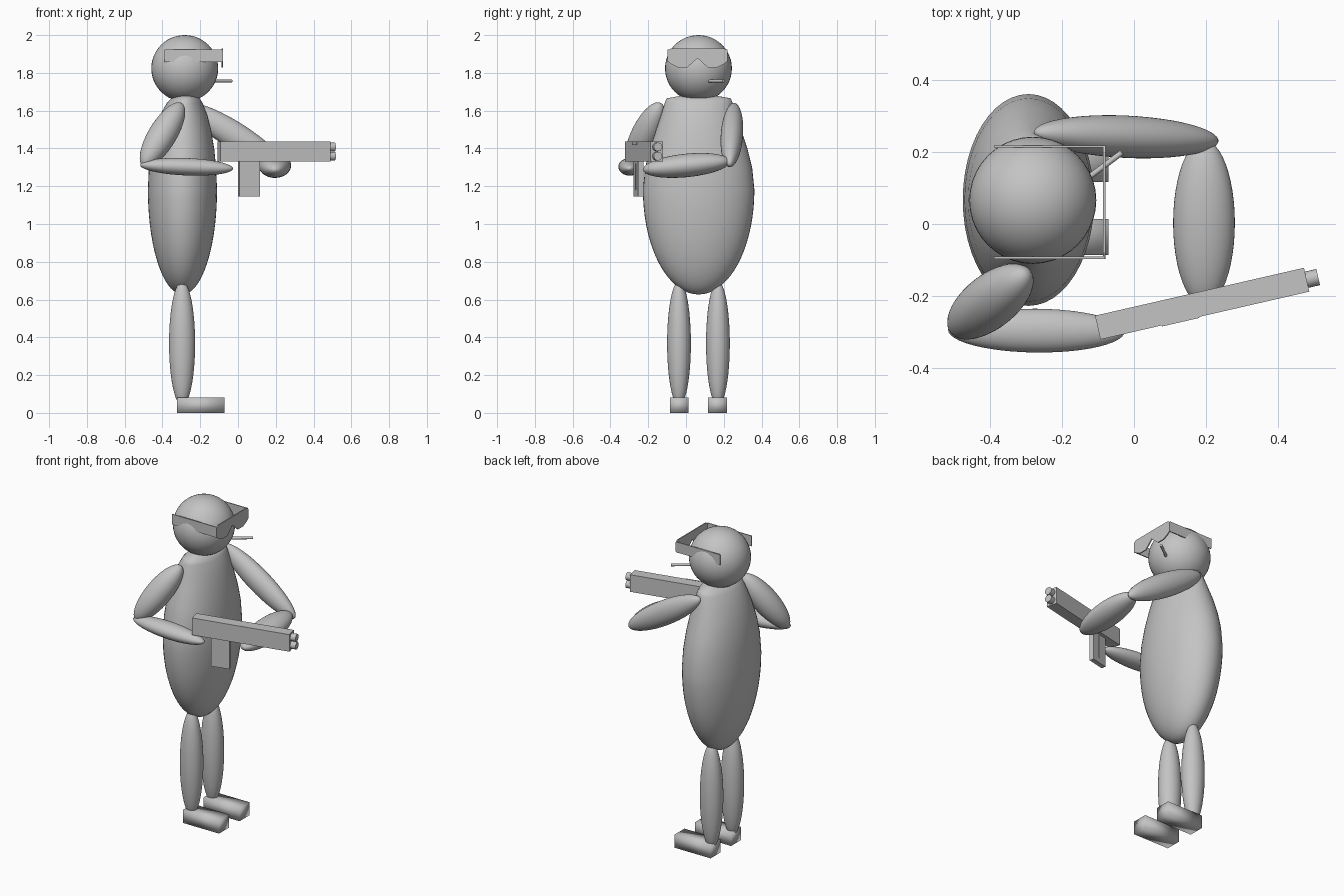
import bpy, bmesh, math
from mathutils import Vector, Matrix

if "Cube" in bpy.data.objects:
    bpy.data.objects.remove(bpy.data.objects["Cube"])

grey = bpy.data.materials.new("plain_grey")
grey.diffuse_color = (0.55, 0.55, 0.55, 1)
grey.use_nodes = True
grey.node_tree.nodes["Principled BSDF"].inputs["Base Color"].default_value = grey.diffuse_color


def finish(name, bm, smooth=True, angle=None):
    bmesh.ops.recalc_face_normals(bm, faces=bm.faces[:])
    me = bpy.data.meshes.new(name)
    bm.to_mesh(me)
    bm.free()
    me.materials.append(grey)
    for p in me.polygons:
        p.use_smooth = smooth
    ob = bpy.data.objects.new(name, me)
    bpy.context.collection.objects.link(ob)
    if angle:
        bpy.ops.object.select_all(action='DESELECT')
        ob.select_set(True)
        bpy.context.view_layer.objects.active = ob
        bpy.ops.object.shade_smooth_by_angle(angle=math.radians(angle))
    return ob


def ellipsoid(name, centre, radii, axis=(0, 0, 1)):
    """Ellipsoid whose local z (third radius) points along axis."""
    z = Vector(axis).normalized()
    ref = Vector((0, 1, 0)) if abs(z.y) < 0.9 else Vector((0, 0, 1))
    x = ref.cross(z).normalized()
    y = z.cross(x)
    rot = Matrix((x, y, z)).transposed().to_4x4()
    bm = bmesh.new()
    bmesh.ops.create_uvsphere(bm, u_segments=40, v_segments=24, radius=1)
    bm.transform(Matrix.Translation(centre) @ rot @ Matrix.Diagonal((*radii, 1)))
    return finish(name, bm)


def box(name, lo, hi, matrix=Matrix(), smooth=False):
    lo, hi = Vector(lo), Vector(hi)
    bm = bmesh.new()
    bmesh.ops.create_cube(bm, size=1)
    bm.transform(matrix @ Matrix.Translation((lo + hi) / 2) @ Matrix.Diagonal((*(hi - lo), 1)))
    return finish(name, bm, smooth)


def rod(name, a, b, r):
    a, b = Vector(a), Vector(b)
    d = b - a
    bm = bmesh.new()
    bmesh.ops.create_cone(bm, cap_ends=True, segments=20, radius1=r, radius2=r, depth=d.length)
    bm.transform(Matrix.Translation((a + b) / 2) @ d.to_track_quat('Z', 'Y').to_matrix().to_4x4())
    return finish(name, bm, True, 40)


# Torso: egg lofted from ellipses, ending in a narrow shoulder ridge
rows = []
for i in range(1, 19):
    t = -math.pi / 2 + i * math.pi / 36
    rows.append((1.18 + 0.553 * math.sin(t), 0.183 * math.cos(t), 0.295 * math.cos(t), -0.294))
rows += [(1.30, 0.178, 0.283, -0.294), (1.40, 0.168, 0.258, -0.294), (1.50, 0.149, 0.225, -0.292),
         (1.58, 0.124, 0.198, -0.287), (1.64, 0.095, 0.180, -0.282), (1.665, 0.075, 0.170, -0.278),
         (1.685, 0.03, 0.06, -0.278)]
bm = bmesh.new()
N = 48
rings = [[bm.verts.new((cx + hx * math.cos(2 * math.pi * k / N),
                        0.067 + hy * math.sin(2 * math.pi * k / N), z)) for k in range(N)]
         for z, hx, hy, cx in rows]
for a, b in zip(rings, rings[1:]):
    for k in range(N):
        bm.faces.new((a[k], a[(k + 1) % N], b[(k + 1) % N], b[k]))
bm.faces.new(rings[-1])
tip = bm.verts.new((-0.294, 0.067, 0.627))
for k in range(N):
    bm.faces.new((tip, rings[0][(k + 1) % N], rings[0][k]))
finish("torso", bm)

# Head
ellipsoid("head", (-0.282, 0.066, 1.824), (0.177, 0.177, 0.176))

# Legs and shoes
for side, leg_y, shoe_y in (("right", -0.037, -0.036), ("left", 0.169, 0.167)):
    ellipsoid(side + "_leg", (-0.296, leg_y, 0.368), (0.069, 0.063, 0.33))
    box(side + "_shoe", (-0.323, shoe_y - 0.05, 0), (-0.071, shoe_y + 0.05, 0.081), smooth=True)

# Arms
ellipsoid("right_upper_arm", (-0.40, -0.216, 1.472), (0.075, 0.075, 0.21), (-0.48, -0.38, -0.79))
ellipsoid("right_forearm", (-0.272, -0.297, 1.303), (0.046, 0.061, 0.246), (1, -0.01, -0.04))
ellipsoid("left_upper_arm", (-0.022, 0.243, 1.471), (0.072, 0.059, 0.30), (0.85, -0.04, -0.53))
ellipsoid("left_forearm", (0.195, 0.003, 1.31), (0.086, 0.062, 0.232), (0, -1, -0.1))

# Gun, built along local x then turned
gun = Matrix.Translation((-0.101, -0.2885, 0)) @ Matrix.Rotation(math.radians(12.9), 4, 'Z')
box("gun_body", (0, -0.034, 1.33), (0.597, 0.034, 1.437), gun)
for z in (1.359, 1.408):
    rod("gun_barrel", gun @ Vector((0.55, 0, z)), gun @ Vector((0.63, 0, z)), 0.023)
box("gun_magazine", (0.108, -0.014, 1.145), (0.22, 0.014, 1.34), gun)
box("magazine_rib", (0.167, -0.017, 1.18), (0.173, 0.017, 1.32), gun)
box("gun_port", (0.175, -0.037, 1.418), (0.282, -0.03, 1.438), gun)

# Glasses: notched front plate and two flat temples
half = [(0, 1.93), (0.14, 1.93), (0.158, 1.918), (0.158, 1.862), (0.142, 1.848), (0.105, 1.829),
        (0.055, 1.829), (0.03, 1.85), (0, 1.878)]
outline = half + [(-y, z) for y, z in half[-2:0:-1]]
bm = bmesh.new()
face = bm.faces.new([bm.verts.new((-0.087, 0.061 + y, z)) for y, z in outline])
ext = bmesh.ops.extrude_face_region(bm, geom=[face])
bmesh.ops.translate(bm, vec=(0.007, 0, 0),
                    verts=[v for v in ext["geom"] if isinstance(v, bmesh.types.BMVert)])
finish("glasses_front", bm, False)
for y in (-0.094, 0.216):
    box("glasses_temple", (-0.39, y - 0.003, 1.858), (-0.083, y + 0.003, 1.923))

# Cigarette
rod("cigarette", (-0.17, 0.097, 1.757), (-0.034, 0.199, 1.757), 0.008)
